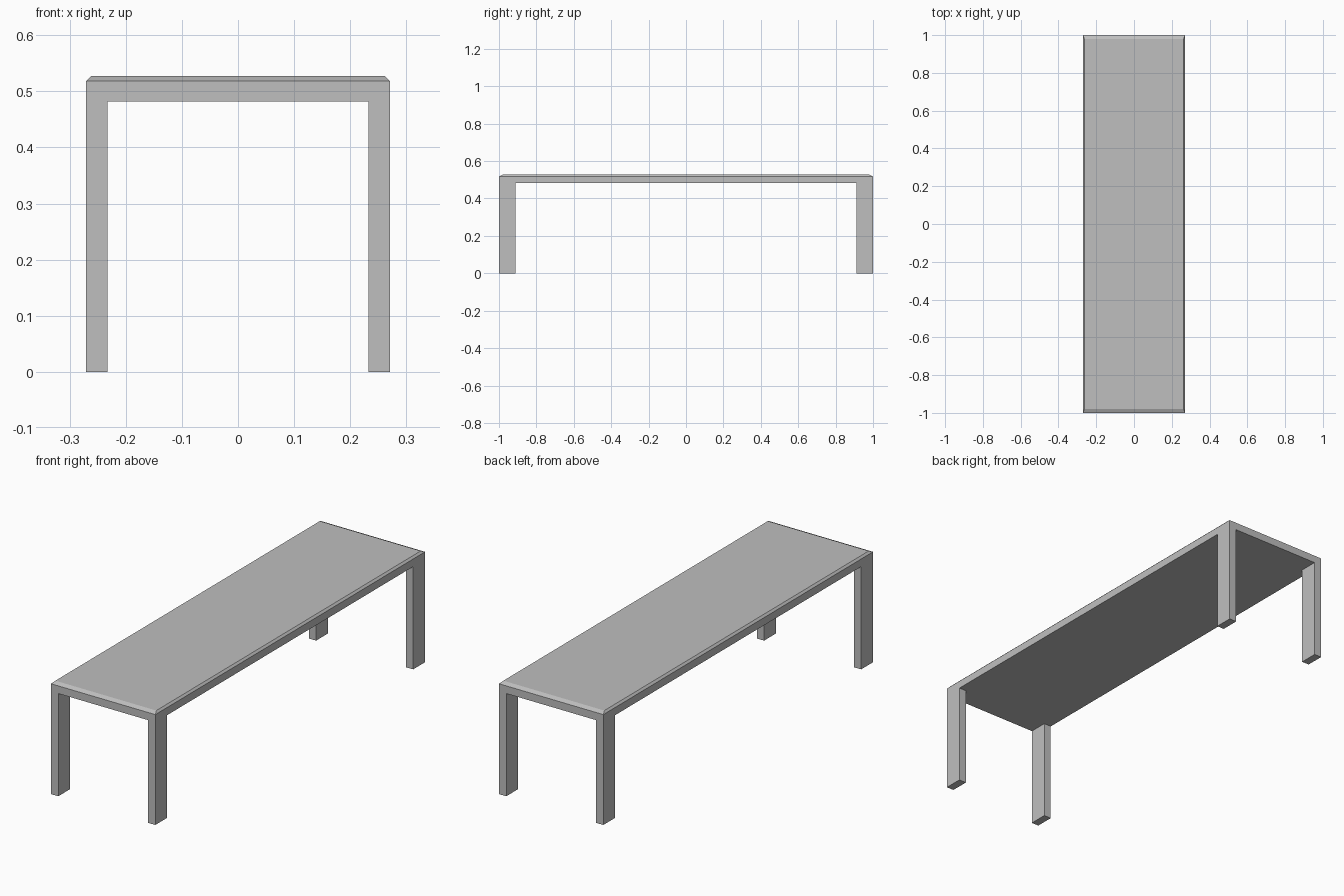
import bpy
import bmesh
from mathutils import Vector

cube = bpy.data.objects.get("Cube")
if cube:
    bpy.data.objects.remove(cube, do_unlink=True)

HALF_X, HALF_Y = 0.271, 1.0           # outer half sizes
LEG_X, LEG_Y = 0.233, 0.912           # inner faces of the legs
UNDER, RIM, TOP = 0.482, 0.518, 0.527
CHAMFER_X, CHAMFER_Y = 0.009, 0.02

grey = bpy.data.materials.new("light grey")
grey.use_nodes = True
colour = (0.52, 0.52, 0.52, 1)
grey.diffuse_color = colour
grey.node_tree.nodes["Principled BSDF"].inputs["Base Color"].default_value = colour

bm = bmesh.new()

# Tabletop slab
bmesh.ops.create_cube(bm, size=2)
for v in bm.verts:
    v.co = (v.co.x * HALF_X, v.co.y * HALF_Y, RIM if v.co.z > 0 else UNDER)

# Chamfered upper edge
top = next(f for f in bm.faces if f.normal.z > 0.9)
raised = bmesh.ops.extrude_discrete_faces(bm, faces=[top])["faces"][0]
for v in raised.verts:
    v.co.x *= 1 - CHAMFER_X / HALF_X
    v.co.y *= 1 - CHAMFER_Y / HALF_Y
    v.co.z = TOP

# Cut the slab below the rim along the inner leg lines
for axis, distance in ((Vector((1, 0, 0)), LEG_X), (Vector((0, 1, 0)), LEG_Y)):
    for side in (-1, 1):
        low = [f for f in bm.faces if f.calc_center_median().z < RIM - 0.001]
        edges = {e for f in low for e in f.edges}
        verts = {v for f in low for v in f.verts}
        bmesh.ops.bisect_plane(bm, geom=low + list(edges) + list(verts),
                               plane_co=axis * distance * side, plane_no=axis)

# Pull the four corner squares down into legs, flush with the slab
bm.normal_update()
corners = [f for f in bm.faces if f.normal.z < -0.9
           and abs(f.calc_center_median().x) > LEG_X
           and abs(f.calc_center_median().y) > LEG_Y]
for foot in bmesh.ops.extrude_discrete_faces(bm, faces=corners)["faces"]:
    for v in foot.verts:
        v.co.z = 0

bmesh.ops.recalc_face_normals(bm, faces=bm.faces)
mesh = bpy.data.meshes.new("long_table")
bm.to_mesh(mesh)
bm.free()
mesh.materials.append(grey)
table = bpy.data.objects.new("long_table", mesh)
bpy.context.collection.objects.link(table)
